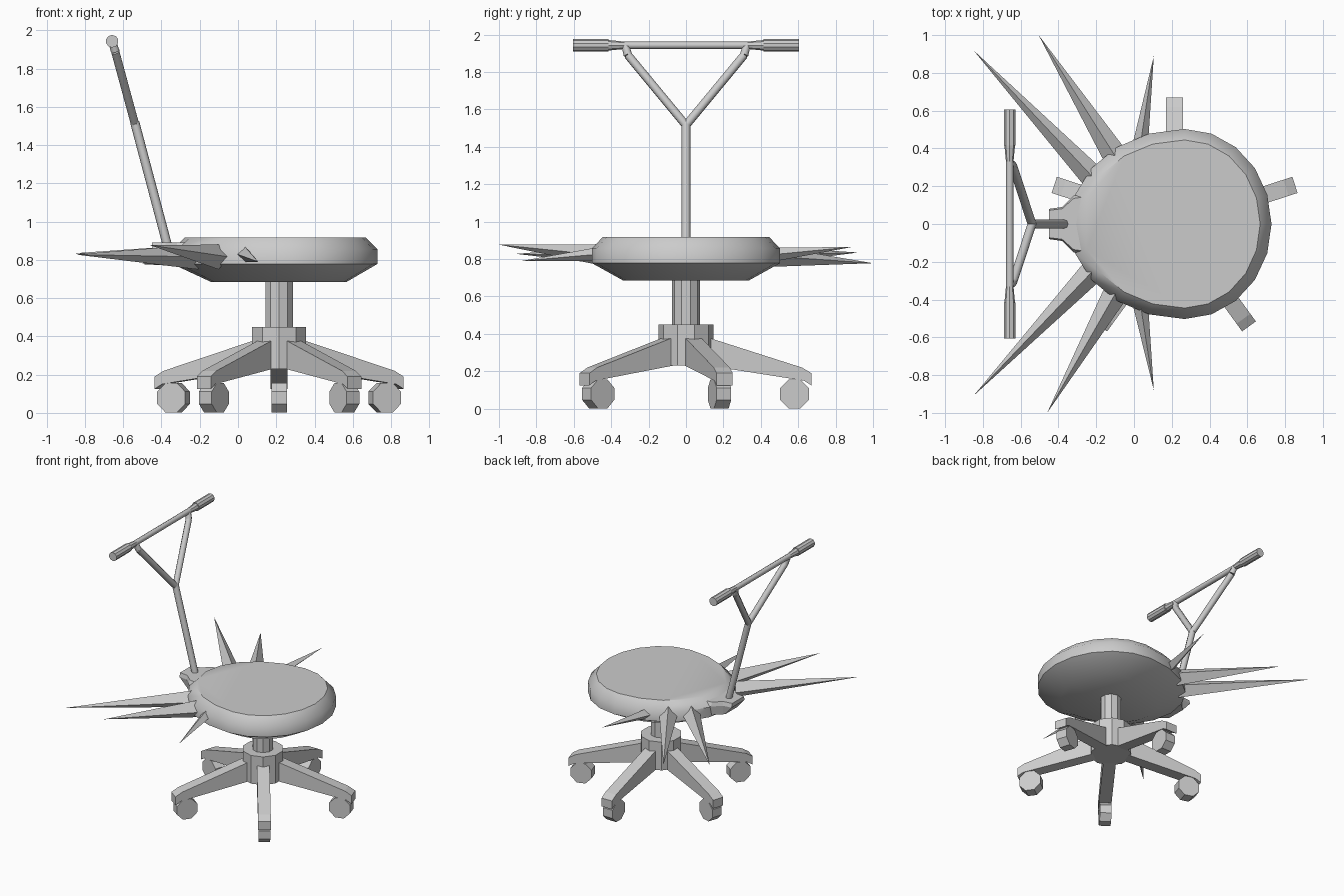
import bpy, bmesh, math
from mathutils import Vector, Matrix

if "Cube" in bpy.data.objects:
    bpy.data.objects.remove(bpy.data.objects["Cube"])

CX = 0.215  # axis of the column and wheel base


def finish(name, bm, smooth=None):
    bmesh.ops.recalc_face_normals(bm, faces=bm.faces)
    me = bpy.data.meshes.new(name)
    bm.to_mesh(me)
    bm.free()
    ob = bpy.data.objects.new(name, me)
    bpy.context.collection.objects.link(ob)
    if smooth:
        bpy.ops.object.select_all(action='DESELECT')
        bpy.context.view_layer.objects.active = ob
        ob.select_set(True)
        bpy.ops.object.shade_smooth_by_angle(angle=math.radians(smooth))
    return ob


def loft(name, rings, smooth=None, matrix=None):
    """Skin a list of equal-length point rings and cap both ends."""
    bm = bmesh.new()
    vs = [[bm.verts.new(p) for p in r] for r in rings]
    n = len(rings[0])
    for a, b in zip(vs, vs[1:]):
        for i in range(n):
            j = (i + 1) % n
            bm.faces.new((a[i], a[j], b[j], b[i]))
    bm.faces.new(vs[0][::-1])
    bm.faces.new(vs[-1])
    if matrix:
        bm.transform(matrix)
    return finish(name, bm, smooth)


def cone(name, a, b, r1, r2, sides=8, turn=0.0, smooth=None):
    """Tapered bar from point a to point b."""
    a, b = Vector(a), Vector(b)
    rot = (b - a).to_track_quat('Z', 'Y').to_matrix().to_4x4()
    bm = bmesh.new()
    bmesh.ops.create_cone(bm, cap_ends=True, segments=sides, radius1=r1, radius2=r2,
                          depth=(b - a).length,
                          matrix=Matrix.Translation((a + b) / 2) @ rot @ Matrix.Rotation(turn, 4, 'Z'))
    return finish(name, bm, smooth)


# Seat: egg-shaped rings, longer towards the backrest
def seat_ring(front, back, half, z, n=20):
    pts = []
    for i in range(n):
        t = 2 * math.pi * i / n
        c = math.cos(t)
        pts.append((0.268 + c * (front if c > 0 else back), half * math.sin(t), z))
    return pts


loft("seat", [seat_ring(0.30, 0.41, 0.335, 0.685), seat_ring(0.46, 0.61, 0.503, 0.778),
              seat_ring(0.46, 0.61, 0.503, 0.856), seat_ring(0.40, 0.545, 0.445, 0.918)], 45)

# Column and ten-sided hub
cone("column", (CX, 0, 0.40), (CX, 0, 0.70), 0.075, 0.075, 10)
cone("hub", (CX, 0, 0.23), (CX, 0, 0.45), 0.148, 0.148, 10)

# Five legs, each with a chunky caster wheel
leg_profile = [(0.12, 0.38), (0.62, 0.22), (0.67, 0.19), (0.67, 0.125),
               (0.63, 0.15), (0.12, 0.23)]
for k in range(5):
    m = Matrix.Translation((CX, 0, 0)) @ Matrix.Rotation(math.radians(90 + 72 * k), 4, 'Z')
    loft(f"leg_{k + 1}", [[(r, s * 0.045, z) for r, z in leg_profile] for s in (-1, 1)], matrix=m)
    cone(f"wheel_{k + 1}", m @ Vector((0.58, -0.041, 0.079)), m @ Vector((0.58, 0.041, 0.079)),
         0.083, 0.083, 8, math.pi / 8)

# Bracket joining seat and post
outline = [(-0.2, -0.17), (-0.32, -0.15), (-0.38, -0.09), (-0.45, -0.08),
           (-0.45, 0.08), (-0.38, 0.09), (-0.32, 0.15), (-0.2, 0.17)]
loft("bracket", [[(max(x, -0.39), y * 0.9, 0.79) for x, y in outline],
                 [(x, y, 0.86) for x, y in outline],
                 [(x, y * 0.9, 0.89) for x, y in outline]])

# Post, forked arms and handlebar
joint = (-0.54, 0, 1.52)
cone("post", (-0.365, 0, 0.86), joint, 0.024, 0.024, 8, smooth=50)
for s, side in ((-1, "front"), (1, "back")):
    elbow = (-0.642, s * 0.31, 1.89)
    cone(f"{side}_arm", (-0.54, 0, 1.515), elbow, 0.023, 0.023, 8, smooth=50)
    cone(f"{side}_arm_end", elbow, (-0.658, s * 0.325, 1.943), 0.023, 0.02, 8, smooth=50)
    cone(f"{side}_grip", (-0.658, s * 0.415, 1.943), (-0.658, s * 0.605, 1.943), 0.033, 0.033, 10)
    cone(f"{side}_grip_taper", (-0.658, s * 0.33, 1.943), (-0.658, s * 0.415, 1.943), 0.02, 0.028, 8)
cone("handlebar", (-0.658, -0.45, 1.943), (-0.658, 0.45, 1.943), 0.02, 0.02, 8, smooth=50)

# Spikes around the rear half of the seat
spikes = [((-0.21, 0.24, 0.815), (-0.85, 0.92, 0.835), 0.065),
          ((-0.21, -0.24, 0.815), (-0.85, -0.91, 0.828), 0.065),
          ((-0.10, 0.36, 0.82), (-0.505, 1.0, 0.778), 0.065),
          ((-0.10, -0.37, 0.815), (-0.46, -1.0, 0.877), 0.065),
          ((0.035, 0.43, 0.82), (0.105, 0.89, 0.865), 0.04),
          ((0.035, -0.43, 0.83), (0.105, -0.88, 0.79), 0.04)]
for i, (base, tip, r) in enumerate(spikes):
    cone(f"spike_{i + 1}", base, tip, r, 0, 4)
